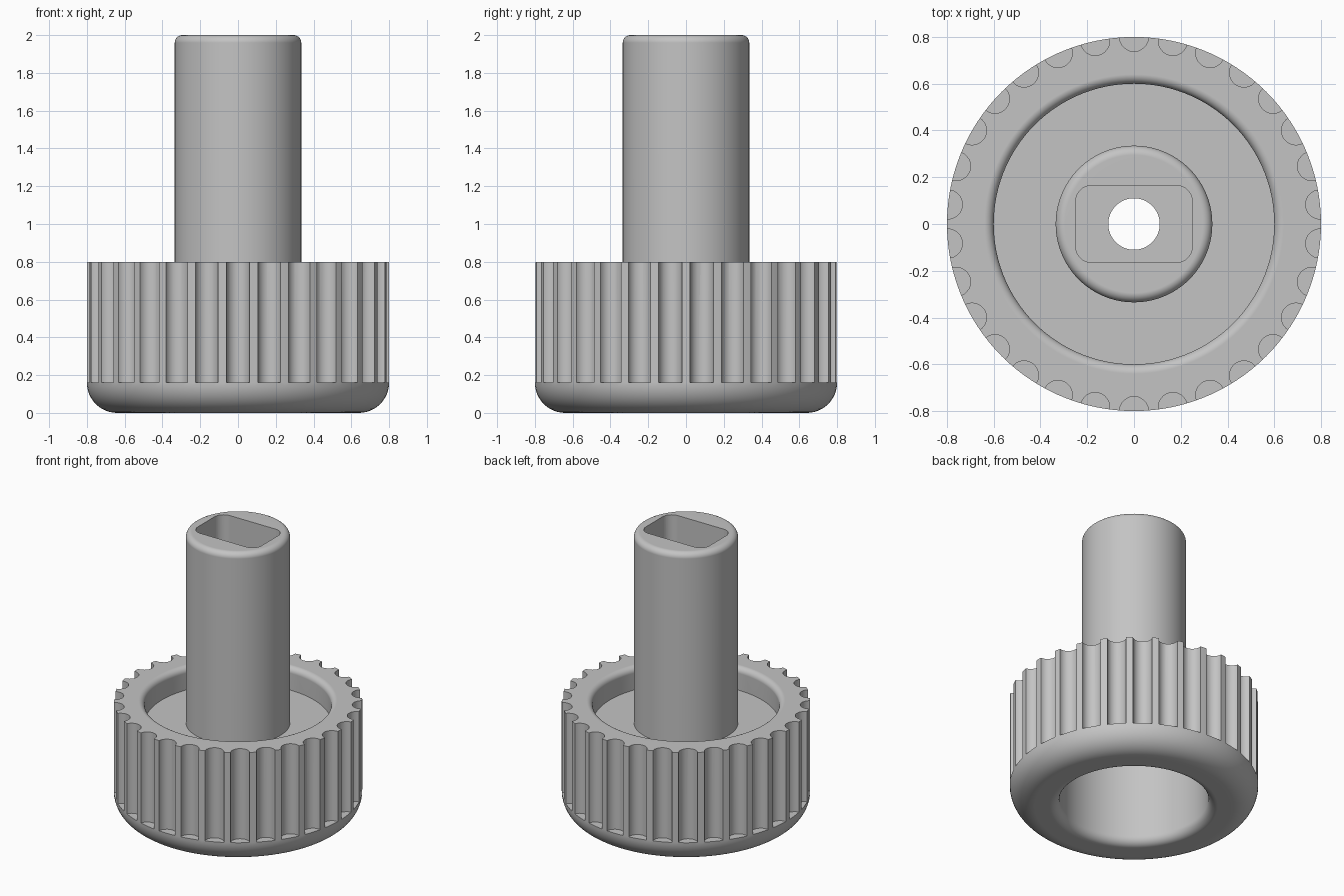
import bpy
import bmesh
from math import cos, sin, pi, radians
from mathutils import Matrix, Vector

if "Cube" in bpy.data.objects:
    bpy.data.objects.remove(bpy.data.objects["Cube"], do_unlink=True)

grey = bpy.data.materials.new("plain grey")
grey.use_nodes = True
colour = (0.55, 0.55, 0.55, 1)
grey.diffuse_color = colour
grey.node_tree.nodes["Principled BSDF"].inputs["Base Color"].default_value = colour


def arc(cx, cy, r, start, end, steps=8):
    """Points along an arc, angles in degrees."""
    angles = [radians(start + (end - start) * i / steps) for i in range(steps + 1)]
    return [(cx + r * cos(a), cy + r * sin(a)) for a in angles]


def make_object(name, bm):
    bmesh.ops.recalc_face_normals(bm, faces=bm.faces)
    mesh = bpy.data.meshes.new(name)
    bm.to_mesh(mesh)
    bm.free()
    mesh.materials.append(grey)
    obj = bpy.data.objects.new(name, mesh)
    bpy.context.collection.objects.link(obj)
    return obj


def lathe(name, profile, segments=120):
    """Revolve a closed (radius, height) profile about z."""
    bm = bmesh.new()
    verts = [bm.verts.new((r, 0, z)) for r, z in profile]
    edges = [bm.edges.new((v, verts[i - 1])) for i, v in enumerate(verts)]
    bmesh.ops.spin(bm, geom=verts + edges, cent=(0, 0, 0), axis=(0, 0, 1),
                   angle=2 * pi, steps=segments, use_merge=True)
    bmesh.ops.remove_doubles(bm, verts=bm.verts, dist=0.0001)
    return make_object(name, bm)


def cut(target, cutter):
    """Subtract the cutter for good and remove it."""
    cutter.hide_render = True
    mod = target.modifiers.new("cut", "BOOLEAN")
    mod.operation = "DIFFERENCE"
    mod.solver = "EXACT"
    mod.object = cutter
    bpy.context.view_layer.objects.active = target
    bpy.ops.object.modifier_apply(modifier=mod.name)
    bpy.data.objects.remove(cutter, do_unlink=True)


# Knob and shaft: hollow underside, rounded foot, dished top, bored shaft
profile = [(0.11, 0.59), (0.48, 0.59)]
profile += arc(0.54, 0.06, 0.06, 180, 270)
profile += arc(0.64, 0.16, 0.16, -90, 0, 12)
profile += [(0.8, 0.8)]
profile += arc(0.64, 0.76, 0.04, 90, 180)
profile += [(0.6, 0.64), (0.335, 0.64)]
profile += arc(0.295, 1.96, 0.04, 0, 90)
profile += [(0.11, 2.0)]
knob = lathe("knob_and_shaft", profile)

# Grip flutes around the rim
flute_count = 30
bm = bmesh.new()
for i in range(flute_count):
    angle = pi / 2 + 2 * pi * i / flute_count
    place = Matrix.Rotation(angle, 4, "Z") @ Matrix.Translation((0.8, 0, 0.56))
    bmesh.ops.create_cone(bm, cap_ends=True, segments=24, radius1=0.062,
                          radius2=0.062, depth=0.8, matrix=place)
cut(knob, make_object("flute_cutter", bm))

# Rounded rectangular socket in the shaft end
hx, hy, corner = 0.25, 0.165, 0.07
outline = []
for sx, sy, start in ((1, 1, 0), (-1, 1, 90), (-1, -1, 180), (1, -1, 270)):
    outline += arc(sx * (hx - corner), sy * (hy - corner), corner, start, start + 90)
bm = bmesh.new()
base = bm.faces.new([bm.verts.new((x, y, 1.2)) for x, y in outline])
extruded = bmesh.ops.extrude_face_region(bm, geom=[base], use_keep_orig=True)
top = [g for g in extruded["geom"] if isinstance(g, bmesh.types.BMVert)]
bmesh.ops.translate(bm, verts=top, vec=Vector((0, 0, 1)))
cut(knob, make_object("socket_cutter", bm))

# Smooth curved surfaces, keep crisp edges and flat faces
bpy.ops.object.select_all(action="DESELECT")
knob.select_set(True)
bpy.context.view_layer.objects.active = knob
bpy.ops.object.shade_smooth_by_angle(angle=radians(30))
weighted = knob.modifiers.new("flat face normals", "WEIGHTED_NORMAL")
weighted.keep_sharp = True
